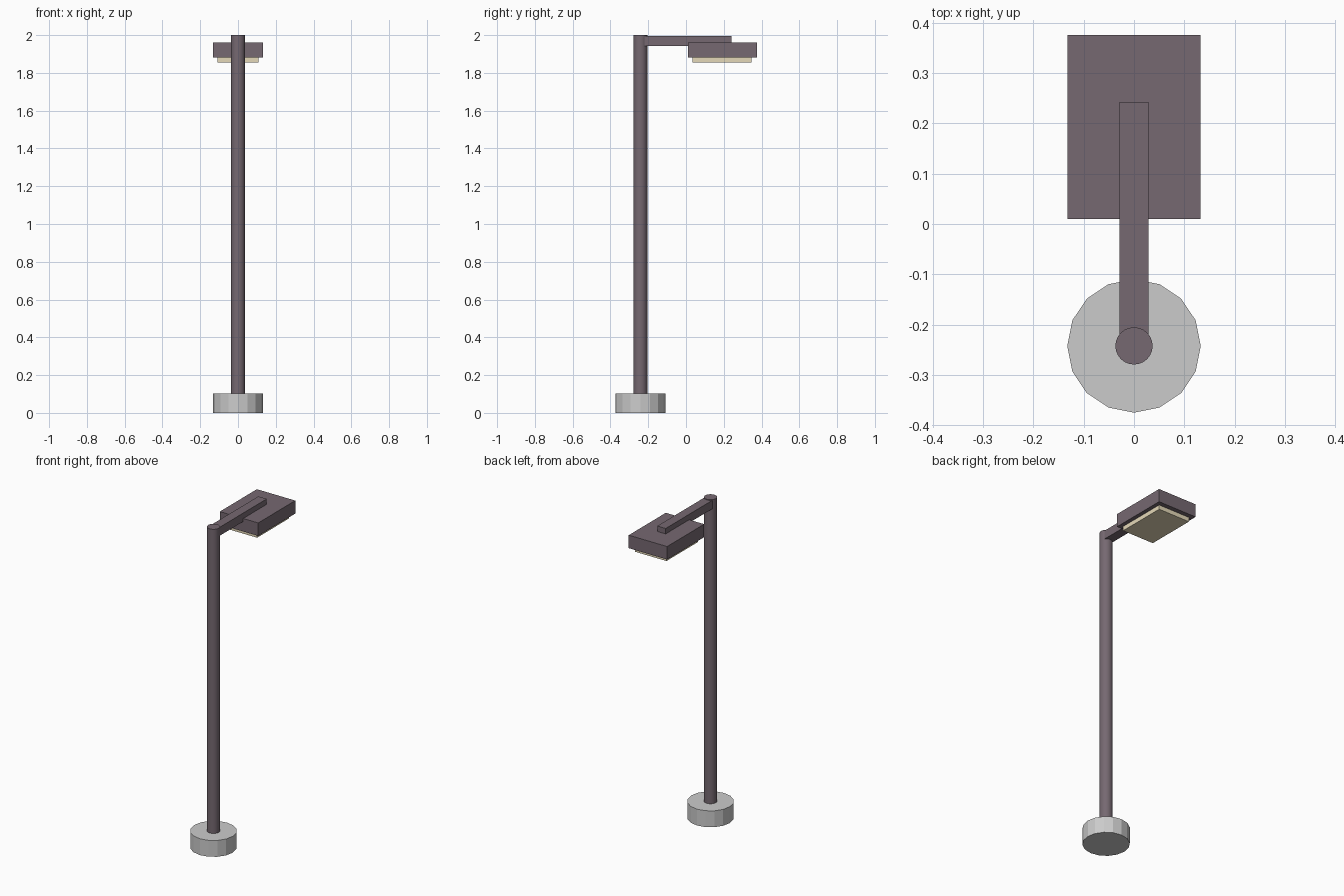
import bpy, math

if "Cube" in bpy.data.objects:
    bpy.data.objects.remove(bpy.data.objects["Cube"])


def material(name, color):
    m = bpy.data.materials.new(name)
    m.diffuse_color = (*color, 1)
    m.use_nodes = True
    m.node_tree.nodes["Principled BSDF"].inputs["Base Color"].default_value = m.diffuse_color
    return m


metal = material("dark_metal", (0.18, 0.14, 0.165))
glow = material("warm_lens", (0.78, 0.69, 0.48))


def box(name, x, y, z, mat):
    """Box spanning the given (min, max) ranges."""
    bpy.ops.mesh.primitive_cube_add(size=1, location=[(a + b) / 2 for a, b in (x, y, z)])
    ob = bpy.context.object
    ob.name = name
    ob.scale = [b - a for a, b in (x, y, z)]
    bpy.ops.object.transform_apply(location=False, rotation=False, scale=True)
    ob.data.materials.append(mat)
    return ob


def cylinder(name, r, z0, z1, sides, y):
    bpy.ops.mesh.primitive_cylinder_add(vertices=sides, radius=r, depth=z1 - z0,
                                        location=(0, y, (z0 + z1) / 2))
    ob = bpy.context.object
    ob.name = name
    return ob


POLE_Y = -0.242

# Concrete footing, faceted
cylinder("footing", 0.1325, 0, 0.102, 16, POLE_Y)

# Round pole rising out of the footing
pole = cylinder("pole", 0.037, 0.02, 2.0, 24, POLE_Y)
pole.data.materials.append(metal)
bpy.ops.object.shade_smooth_by_angle(angle=math.radians(30))

# Arm from the pole to the lamp head
box("arm", (-0.029, 0.029), (POLE_Y, 0.242), (1.943, 1.996), metal)

# Lamp head and the lens beneath it
box("lamp_head", (-0.1325, 0.1325), (0.01, 0.3755), (1.881, 1.962), metal)
box("lens", (-0.108, 0.108), (0.034, 0.347), (1.854, 1.89), glow)
